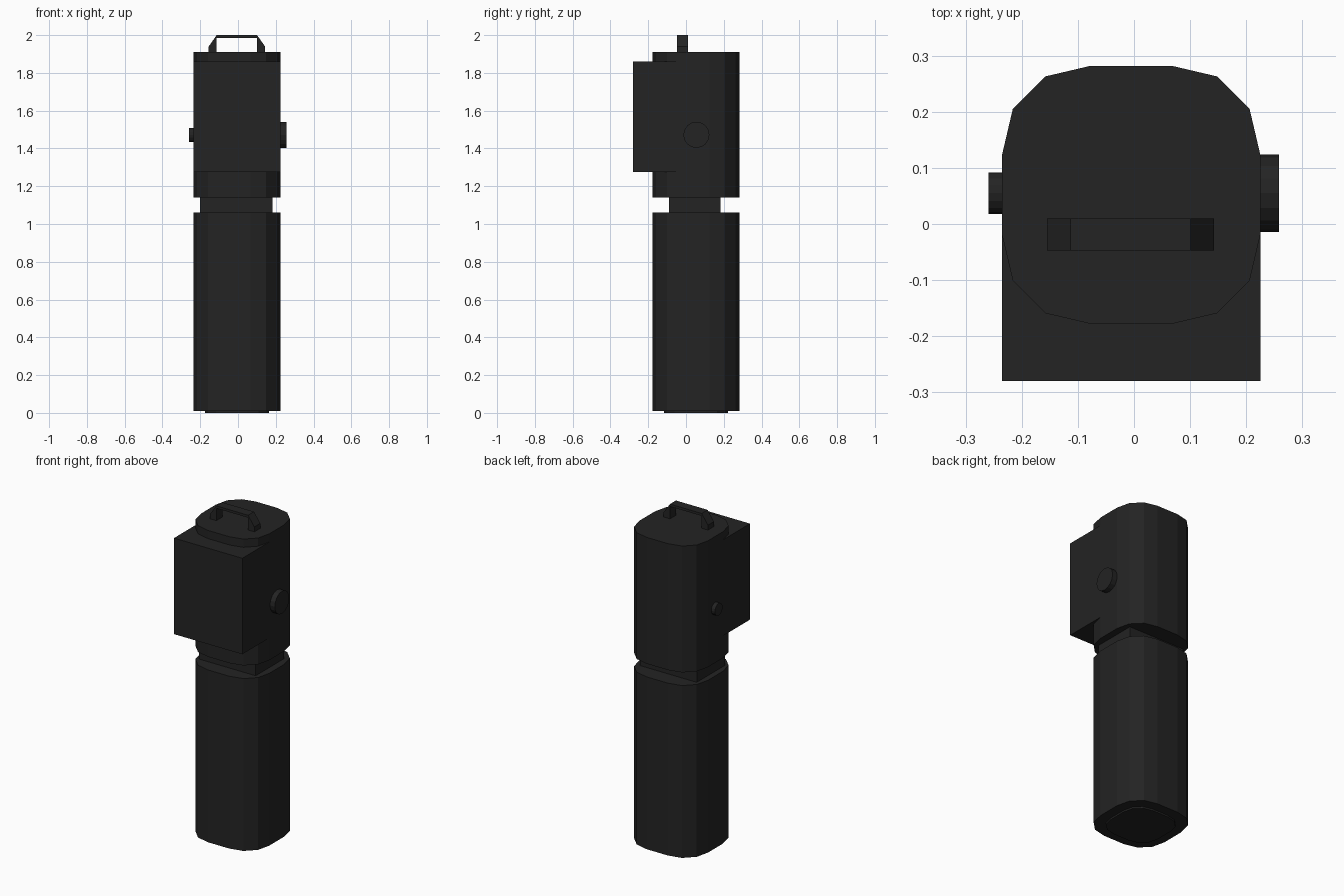
import bpy, bmesh
from mathutils import Vector

default = bpy.data.objects.get("Cube")
if default:
    bpy.data.objects.remove(default, do_unlink=True)

black = bpy.data.materials.new("matte black")
black.use_nodes = True
colour = (0.017, 0.017, 0.017, 1)
black.diffuse_color = colour
shader = black.node_tree.nodes["Principled BSDF"]
shader.inputs["Base Color"].default_value = colour
shader.inputs["Roughness"].default_value = 0.8

CX, CY = -0.005, 0.052


def prism(name, outline, offset):
    """Extrude a planar 3D outline along an offset vector."""
    bm = bmesh.new()
    face = bm.faces.new([bm.verts.new(p) for p in outline])
    new = bmesh.ops.extrude_face_region(bm, geom=[face], use_keep_orig=True)
    moved = [v for v in new["geom"] if isinstance(v, bmesh.types.BMVert)]
    bmesh.ops.translate(bm, verts=moved, vec=Vector(offset))
    bmesh.ops.recalc_face_normals(bm, faces=bm.faces)
    mesh = bpy.data.meshes.new(name)
    bm.to_mesh(mesh)
    bm.free()
    mesh.materials.append(black)
    obj = bpy.data.objects.new(name, mesh)
    bpy.context.collection.objects.link(obj)
    return obj


def box(name, x0, x1, y0, y1, z0, z1):
    base = [(x0, y0, z0), (x1, y0, z0), (x1, y1, z0), (x0, y1, z0)]
    return prism(name, base, (0, 0, z1 - z0))


def rounded_section(z, scale=1.0):
    """Rounded square section, one quadrant mirrored to four."""
    q = [(0.23, 0.072), (0.211, 0.153), (0.153, 0.211), (0.072, 0.23)]
    pts = q + [(-x, y) for x, y in reversed(q)]
    pts += [(-x, -y) for x, y in pts]
    return [(CX + x * scale, CY + y * scale, z) for x, y in pts]


def knob(name, x0, x1, y, z, radius):
    bpy.ops.mesh.primitive_cylinder_add(
        vertices=16, radius=radius, depth=x1 - x0,
        location=((x0 + x1) / 2, y, z), rotation=(0, 1.5708, 0))
    obj = bpy.context.object
    obj.name = name
    obj.data.materials.append(black)


# Main housings, neck and foot
prism("foot_pad", rounded_section(0, 0.735), (0, 0, 0.02))
prism("lower_housing", rounded_section(0.01), (0, 0, 1.05))
box("neck", -0.2, 0.182, -0.09, 0.182, 1.05, 1.15)
prism("upper_housing", rounded_section(1.14), (0, 0, 0.77))

# Front box, flush with the sides of the upper housing
box("front_box", -0.235, 0.225, -0.28, -0.02, 1.275, 1.86)

# Side knobs
knob("large_side_knob", 0.215, 0.258, 0.055, 1.472, 0.069)
knob("small_side_knob", -0.259, -0.225, 0.055, 1.472, 0.037)

# Carry handle with sloped shoulders
half = [(0.149, 1.905), (0.149, 1.94), (0.107, 2.0)]
inner = [(0.107, 1.985), (0.107, 1.905)]
arch = half + [(-x, z) for x, z in reversed(half)]
arch += [(-x, z) for x, z in reversed(inner)] + inner
prism("carry_handle", [(x - 0.006, -0.047, z) for x, z in arch], (0, 0.057, 0))
